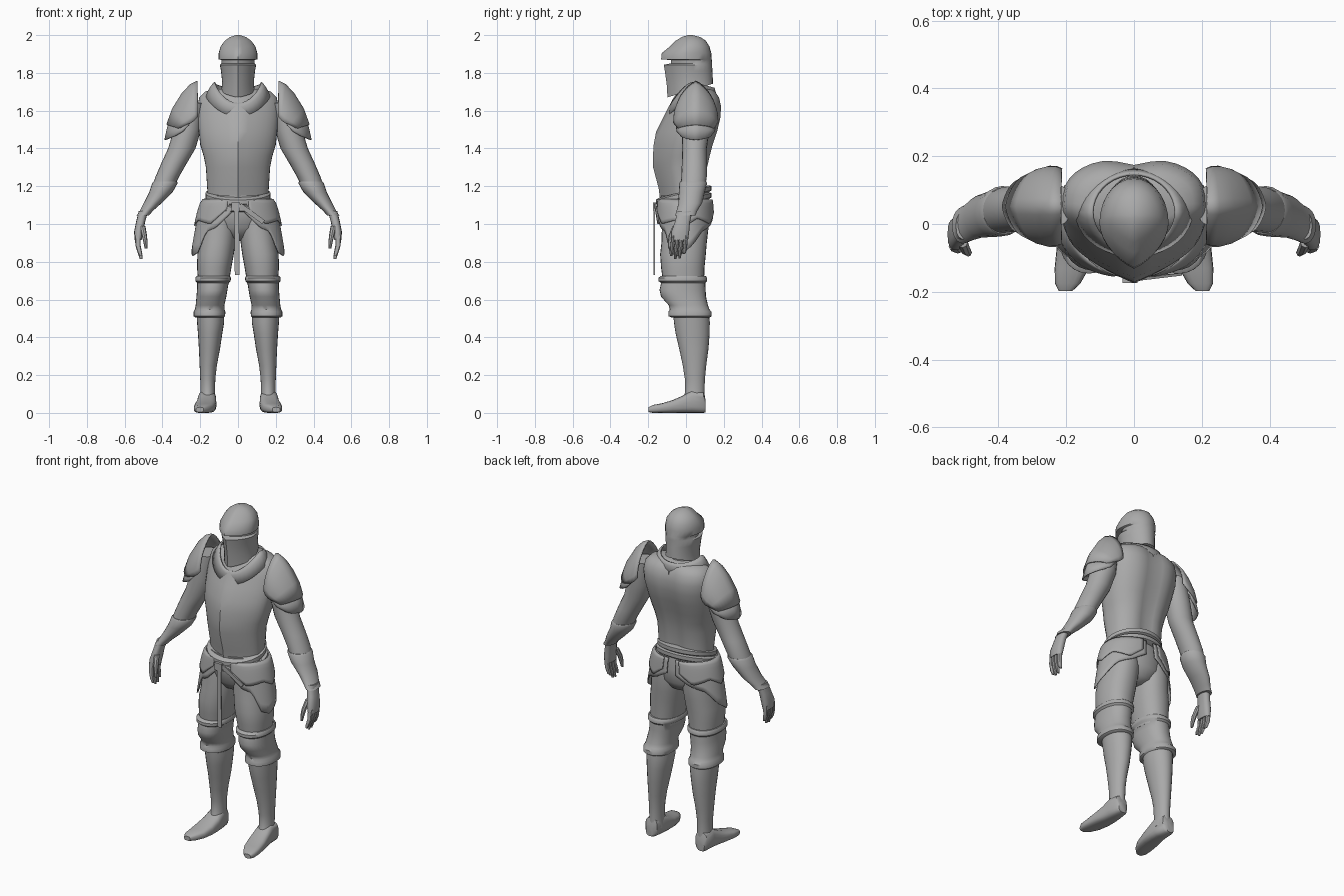
import bpy, bmesh, math
from mathutils import Vector

steel = bpy.data.materials.new("plain grey steel")
steel.diffuse_color = (0.4, 0.4, 0.4, 1)


def finish(name, bm, mirror=False, thick=0, angle=42):
    bmesh.ops.recalc_face_normals(bm, faces=bm.faces)
    me = bpy.data.meshes.new(name)
    bm.to_mesh(me)
    bm.free()
    me.materials.append(steel)
    ob = bpy.data.objects.new(name, me)
    bpy.context.collection.objects.link(ob)
    bpy.ops.object.select_all(action='DESELECT')
    ob.select_set(True)
    bpy.context.view_layer.objects.active = ob
    bpy.ops.object.shade_smooth_by_angle(angle=math.radians(angle))
    if thick:
        m = ob.modifiers.new("thickness", 'SOLIDIFY')
        m.thickness = thick
        m.offset = 0
    if mirror:
        ob.modifiers.new("mirror", 'MIRROR')
    return ob


def skin(name, rows, closed=True, caps=True, **kw):
    """Skin a grid of points, optionally closed round each row and capped."""
    bm = bmesh.new()
    vs = [[bm.verts.new(p) for p in row] for row in rows]
    n = len(vs[0])
    for a, b in zip(vs, vs[1:]):
        for i in range(n if closed else n - 1):
            j = (i + 1) % n
            bm.faces.new((a[i], a[j], b[j], b[i]))
    if closed and caps:
        bm.faces.new(vs[0])
        bm.faces.new(vs[-1])
    return finish(name, bm, **kw)


def loft(name, rings, n=28, p=2.0, keel=0.0, spine=0.0, axis='z', caps=True, **kw):
    """Each ring: position, u0, u1, v0, v1 (bounding box), optional tilt."""
    rows = []
    for r in rings:
        w, u0, u1, v0, v1 = r[:5]
        tilt = r[5] if len(r) > 5 else 0
        row = []
        for i in range(n):
            a = 2 * math.pi * i / n
            c, s = math.cos(a), math.sin(a)
            cu = math.copysign(abs(c) ** (2 / p), c)
            sv = math.copysign(abs(s) ** (2 / p), s)
            if s < 0:
                sv = (1 - keel) * sv - keel * (1 - abs(cu))
            u = (u0 + u1) / 2 + (u1 - u0) / 2 * cu
            v = (v0 + v1) / 2 + (v1 - v0) / 2 * sv
            if s > 0:
                v -= spine * math.exp(-(cu / 0.25) ** 2)
            row.append((u, v, w + tilt * v) if axis == 'z' else (u, w, v))
        rows.append(row)
    return skin(name, rows, caps=caps, **kw)


def sym(rings):
    """Rings centred on x = 0, given by half width."""
    return [(r[0], -r[1], r[1]) + tuple(r[2:]) for r in rings]


def strap(name, a, b, width, depth):
    bm = bmesh.new()
    a, b = Vector(a), Vector(b)
    d = (b - a).normalized()
    side = d.cross(Vector((0, 1, 0))).normalized() * width / 2
    dep = Vector((0, depth / 2, 0))
    vs = [bm.verts.new(q + side * i + dep * j) for q in (a, b) for i in (-1, 1) for j in (-1, 1)]
    bmesh.ops.convex_hull(bm, input=vs)
    return finish(name, bm)


# Helmet with overhanging brow and eye slot
loft("helmet", sym([
    (1.70, .088, -.098, .143, .30), (1.75, .084, -.102, .142, .12),
    (1.81, .090, -.112, .140), (1.843, .096, -.118, .138),
    (1.85, .087, -.080, .138), (1.868, .088, -.080, .137),
    (1.872, .102, -.132, .136), (1.905, .102, -.128, .134),
    (1.94, .092, -.085, .124), (1.97, .070, -.055, .105),
    (1.99, .042, -.022, .075), (2.0, .010, .010, .035)]), keel=.35)
loft("neck", sym([(1.60, .07, -.05, .10), (1.78, .07, -.06, .10)]))

# Breastplate and backplate with a front ridge
loft("breastplate", sym([
    (1.11, .160, -.135, .108), (1.19, .163, -.145, .108),
    (1.30, .170, -.174, .120), (1.36, .182, -.175, .134),
    (1.42, .200, -.171, .150), (1.49, .208, -.158, .174),
    (1.56, .215, -.122, .190), (1.62, .215, -.092, .194),
    (1.67, .205, -.065, .182), (1.70, .175, -.040, .160),
    (1.715, .130, -.02, .135)]), n=36, p=2.5, keel=.5, spine=.02)

# Collar, dipping to a point in front
rows = [[], [], []]
for i in range(36):
    a = 2 * math.pi * i / 36
    c, s = math.cos(a), math.sin(a)
    z = 1.75 - .11 * max(0, -s) ** 1.5 - .03 * max(0, s)
    for row, (rx, ry, dz) in zip(rows, ((.17, .128, -.07), (.14, .118, -.02), (.122, .112, 0))):
        row.append((rx * c, .035 + ry * s, z + dz))
skin("collar", rows, caps=False, thick=.008)


# Pauldrons: shells lofted along a ridge; station = ridge x,z, edge x,z, half depth
def shoulder(name, stations, cy=.052):
    rows = []
    for rx, rz, ex, ez, hw in stations:
        row = []
        for k in range(-8, 9):
            u = k / 8
            f = abs(u) ** 1.35
            row.append((rx + (ex - rx) * f, cy + hw * math.sin(u * math.pi / 2), rz + (ez - rz) * f))
        rows.append(row)
    skin(name, rows, closed=False, mirror=True, thick=.008)


shoulder("pauldron", [(.215, 1.755, .212, 1.57, .108), (.25, 1.738, .228, 1.55, .115),
                      (.295, 1.69, .248, 1.535, .116), (.345, 1.61, .275, 1.525, .108),
                      (.376, 1.525, .31, 1.505, .09)])
shoulder("pauldron_lower_plate", [(.355, 1.57, .25, 1.535, .104), (.374, 1.50, .29, 1.49, .098),
                                  (.386, 1.445, .335, 1.465, .075)])

# Arms, vambraces, hands
loft("upper_arm", [(1.64, .18, .30, -.01, .12), (1.50, .195, .34, -.022, .125),
                   (1.40, .225, .37, -.02, .11), (1.32, .272, .407, -.022, .11),
                   (1.25, .312, .437, -.025, .11), (1.18, .345, .46, -.03, .10)], n=20, mirror=True)
loft("vambrace", [(1.225, .322, .445, -.03, .108), (1.215, .320, .455, -.036, .112),
                  (1.17, .345, .470, -.038, .100), (1.11, .405, .500, -.040, .085),
                  (1.07, .450, .520, -.050, .060), (1.045, .472, .537, -.058, .050)], n=20, mirror=True)
loft("palm", [(1.07, .475, .525, -.045, .035), (1.01, .492, .540, -.060, .022),
              (.96, .500, .550, -.078, .018), (.915, .510, .548, -.078, .012)], n=14, p=2.5, mirror=True)
for i, tip in enumerate((.83, .815, .818, .84)):
    y = -.067 + i * .0225
    loft(f"finger_{i + 1}", [(.94, .515, .547, y - .010, y + .010), (.885, .515, .543, y - .016, y + .006),
                             (.85, .508, .532, y - .020, y), (tip, .506, .520, y - .018, y - .006)],
         n=8, mirror=True)
loft("thumb", [(.99, .490, .522, -.07, -.035), (.94, .482, .510, -.092, -.062),
               (.90, .478, .500, -.096, -.072), (.87, .480, .494, -.094, -.080)], n=8, mirror=True)

# Hips and legs
loft("hips", sym([(1.15, .165, -.135, .108), (1.06, .180, -.135, .125), (.98, .165, -.12, .12),
                  (.93, .09, -.08, .09), (.91, .03, -.04, .05)]))
loft("thigh", [(1.05, .02, .180, -.12, .115), (.97, .008, .198, -.128, .118), (.90, .014, .205, -.130, .110),
               (.84, .022, .215, -.137, .105), (.77, .035, .217, -.132, .098),
               (.68, .05, .21, -.12, .095)], p=2.2, mirror=True)
loft("knee_guard", [(.725, .042, .220, -.132, .104), (.715, .037, .226, -.146, .112),
                    (.698, .039, .226, -.146, .112), (.688, .050, .216, -.132, .102),
                    (.65, .056, .217, -.140, .104), (.615, .062, .220, -.132, .106),
                    (.57, .072, .224, -.092, .116), (.548, .071, .228, -.086, .124),
                    (.535, .067, .235, -.093, .136), (.512, .068, .235, -.093, .136),
                    (.505, .075, .226, -.075, .126)], p=2.2, mirror=True)
loft("greave", [(.54, .075, .220, -.068, .12), (.48, .073, .217, -.064, .126), (.42, .083, .212, -.055, .125),
                (.34, .095, .207, -.036, .119), (.25, .112, .203, -.017, .107), (.18, .120, .200, -.006, .100),
                (.11, .122, .198, -.004, .098), (.05, .118, .208, -.03, .102)], n=24, mirror=True)
loft("foot", [(.104, .145, .195, .004, .07), (.092, .128, .206, 0, .11), (.03, .116, .212, 0, .12),
              (-.015, .114, .218, 0, .092), (-.07, .118, .228, 0, .068), (-.13, .132, .234, 0, .050),
              (-.175, .158, .233, 0, .042), (-.198, .182, .222, .004, .030)],
     n=20, p=3, axis='y', mirror=True)


# Tassets: hanging plates whose hem follows (angle, height) points
def hem(a, pts):
    for (a0, z0), (a1, z1) in zip(pts, pts[1:]):
        if a <= a1:
            return z0 + (z1 - z0) * (a - a0) / (a1 - a0)
    return pts[-1][1]


def tassets(name, pts, grow):
    rows = [[] for _ in range(7)]
    steps = 32
    for k in range(steps + 1):
        a = pts[0][0] + (pts[-1][0] - pts[0][0]) * k / steps
        zb = hem(a, pts)
        for i, row in enumerate(rows):
            z = 1.13 + (zb - 1.13) * i / 6
            t = ((1.13 - z) / .30) ** .6
            row.append(((.175 + grow + .072 * t) * math.cos(math.radians(a)),
                        -.005 + (.138 + grow + .018 * t) * math.sin(math.radians(a)), z))
    skin(name, rows, closed=False, mirror=True, thick=.007)


tassets("tasset", [(-80, 1.06), (-58, .98), (-42, .96), (-30, .85), (-15, .83), (12, .88),
                   (35, .96), (60, .99), (82, 1.04)], 0)
tassets("tasset_upper_plate", [(-74, 1.08), (-50, 1.0), (-20, 1.02), (0, .99), (25, 1.03),
                               (55, 1.0), (75, 1.06)], .009)

# Belts and straps
for nm, z, r in (("belt", 1.12, .182), ("waist_band", 1.157, .172)):
    loft(nm, sym([(z - .02, r - .015, -.145, .120, .25), (z - .012, r, -.160, .135, .25),
                  (z + .010, r, -.160, .135, .25), (z + .018, r - .015, -.145, .120, .25)]), n=36)
strap("belt_knot", (-.012, -.166, 1.115), (-.012, -.166, 1.07), .045, .016)
strap("hanging_strap", (-.008, -.168, 1.10), (-.004, -.168, .73), .026, .006)
strap("side_strap", (.01, -.163, 1.10), (.135, -.148, 1.01), .024, .008)
